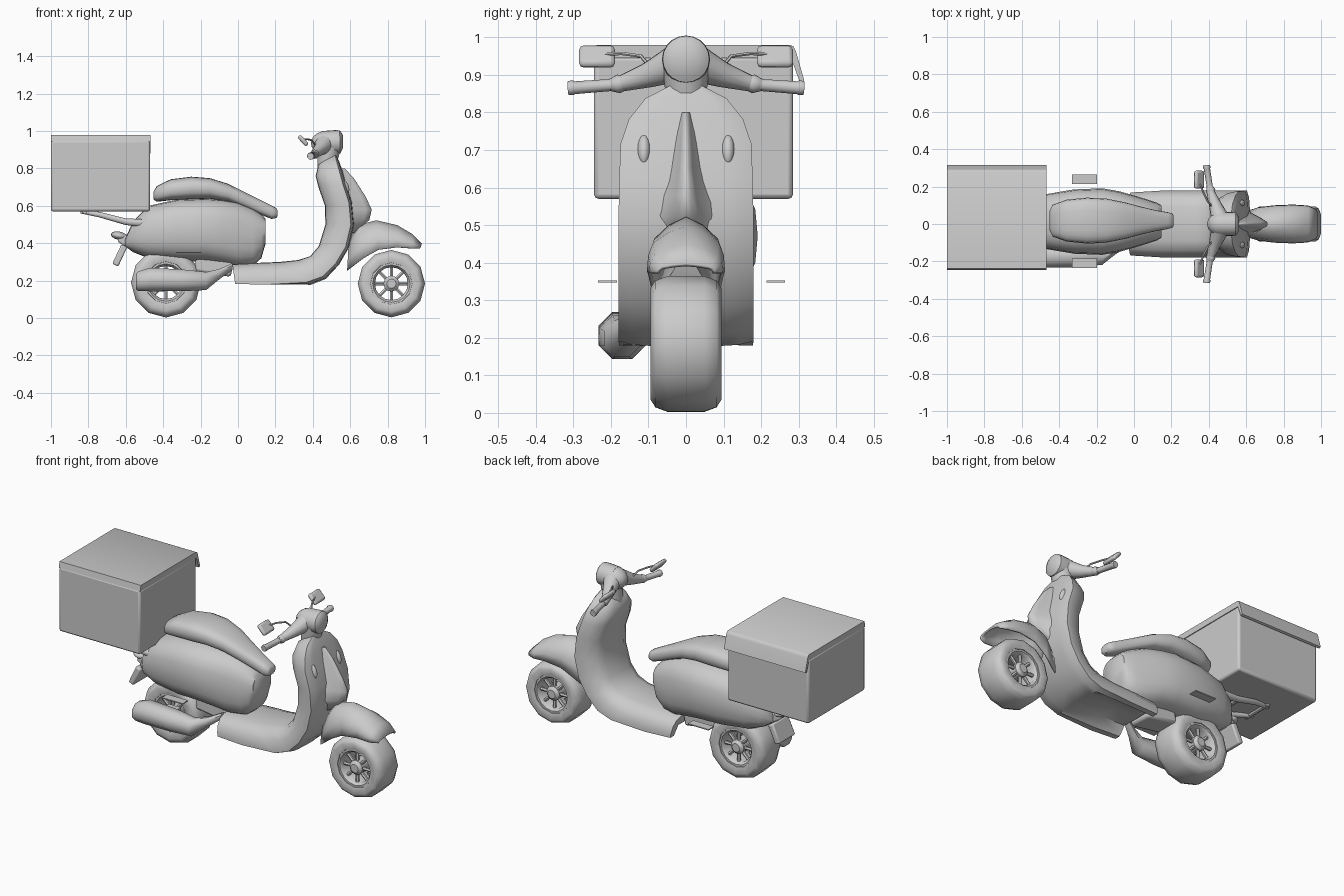
import bpy, bmesh, math
from mathutils import Vector, Matrix

if "Cube" in bpy.data.objects:
    bpy.data.objects.remove(bpy.data.objects["Cube"])

TAU = math.tau


def finish(name, bm, angle=40, bevel=0):
    bmesh.ops.recalc_face_normals(bm, faces=bm.faces)
    me = bpy.data.meshes.new(name)
    bm.to_mesh(me)
    bm.free()
    me.shade_smooth()
    me.set_sharp_from_angle(angle=math.radians(angle))
    ob = bpy.data.objects.new(name, me)
    bpy.context.collection.objects.link(ob)
    if bevel:
        m = ob.modifiers.new("bevel", 'BEVEL')
        m.width, m.segments = bevel, 2
    return ob


def loft(name, rings, ring_closed=True, loop=False, caps=True, angle=40, bevel=0):
    bm = bmesh.new()
    vs = [[bm.verts.new(p) for p in r] for r in rings]
    n = len(rings[0])
    pairs = list(zip(vs, vs[1:])) + ([(vs[-1], vs[0])] if loop else [])
    for a, b in pairs:
        for i in range(n if ring_closed else n - 1):
            j = (i + 1) % n
            bm.faces.new((a[i], a[j], b[j], b[i]))
    if caps and not loop:
        bm.faces.new(vs[0])
        bm.faces.new(vs[-1])
    return finish(name, bm, angle, bevel)


def tube(name, pts, radii, n=10):
    pts = [Vector(p) for p in pts]
    if not isinstance(radii, (list, tuple)):
        radii = [radii] * len(pts)
    rings = []
    for i, p in enumerate(pts):
        t = pts[min(i + 1, len(pts) - 1)] - pts[max(i - 1, 0)]
        q = t.to_track_quat('X', 'Z')
        rings.append([p + q @ Vector((0, radii[i] * math.cos(k * TAU / n), radii[i] * math.sin(k * TAU / n)))
                      for k in range(n)])
    return loft(name, rings)


def hull(name, sections, cy, power, n=20):
    # rounded sections along x: (x, bottom, top, half width)
    def se(v):
        return math.copysign(abs(v) ** (2 / power), v)
    rings = [[(x, cy + w * se(math.cos(k * TAU / n)),
               (b + t) / 2 + (t - b) / 2 * se(math.sin(k * TAU / n))) for k in range(n)]
             for x, b, t, w in sections]
    return loft(name, rings, angle=50)


def box(name, c, size, rot_y=0, bevel=0):
    bm = bmesh.new()
    m = Matrix.Translation(c) @ Matrix.Rotation(rot_y, 4, 'Y') @ Matrix.Diagonal((*size, 1))
    bmesh.ops.create_cube(bm, size=1, matrix=m)
    return finish(name, bm, 30, bevel)


def ball(name, c, size, rot_y=0):
    bm = bmesh.new()
    m = Matrix.Translation(c) @ Matrix.Rotation(rot_y, 4, 'Y') @ Matrix.Diagonal((*size, 1))
    bmesh.ops.create_uvsphere(bm, u_segments=16, v_segments=10, radius=1, matrix=m)
    return finish(name, bm, 60)


def lathe(name, cx, cz, profile, n=12):
    # closed (radius, y) profile turned about the axle
    rings = [[(cx + r * math.cos(a), y, cz + r * math.sin(a)) for r, y in profile]
             for a in (k * TAU / n for k in range(n))]
    return loft(name, rings, loop=True, angle=50)


# wheels
def wheel(name, cx, cz, R):
    half = [(.108, .06), (.112, .084), (.15, .094), (R - .012, .082), (R, .05)]
    lathe(name + "_tyre", cx, cz, [(r, y) for r, y in half] + [(r, -y) for r, y in half[::-1]])
    lathe(name + "_rim", cx, cz, [(.088, -.065), (.1, -.08), (.12, -.08), (.12, .08), (.1, .08), (.088, .065)], 16)
    tube(name + "_hub", [(cx, -.085, cz), (cx, -.07, cz), (cx, .07, cz), (cx, .085, cz)], [.025, .042, .042, .025], 12)
    for k in range(8):
        a = k * TAU / 8
        d = Vector((math.cos(a), 0, math.sin(a)))
        for y in (-.055, .055):
            c = Vector((cx, y, cz))
            tube(name + "_spoke", [c + d * .03, c + d * .095], .01, 6)


wheel("front_wheel", .82, .184, .18)
wheel("rear_wheel", -.385, .19, .187)

# front mudguard: arched shell from edge point to crown point
secs = [((.585, .255), (.595, .42), .06), ((.67, .32), (.65, .495), .085), ((.75, .365), (.74, .518), .095),
        ((.85, .378), (.85, .492), .099), ((.93, .372), (.93, .445), .094), ((.972, .372), (.98, .394), .075)]
rings = []
for (ex, ez), (tx, tz), w in secs:
    ring = []
    for f, h in ((-1, 0), (-.97, .35), (-.85, .63), (-.45, .86), (0, 1), (.45, .86), (.85, .63), (.97, .35), (1, 0)):
        ring.append((ex + (tx - ex) * h, w * f, ez + (tz - ez) * h))
    rings.append(ring)
fender = loft("front_mudguard", rings, ring_closed=False, caps=False, angle=50)
m = fender.modifiers.new("thickness", 'SOLIDIFY')
m.thickness, m.offset = .01, 0

# leg shield running down into a hollow-bottomed floorboard: (inner point, outer point, half width, hollow)
secs = [((.475, .855), (.525, .872), .045, 0), ((.43, .82), (.54, .84), .108, 0), ((.415, .76), (.56, .785), .152, 0),
        ((.43, .70), (.578, .72), .174, 0), ((.465, .60), (.61, .62), .178, 0), ((.467, .50), (.622, .50), .18, 0),
        ((.432, .385), (.595, .38), .18, 0), ((.385, .33), (.54, .285), .18, 0), ((.32, .31), (.47, .21), .18, 0),
        ((.22, .30), (.385, .176), .18, 0), ((.1, .295), (.15, .177), .178, .5), ((-.03, .288), (-.015, .18), .168, .5)]
rings = []
for a, b, w, hollow in secs:
    half = [(0, 0), (.5, .02), (.78, .16), (.94, .45), (1, .78), (1, .88 + .1 * (hollow > 0)),
            (.8, .95 + .03 * (hollow > 0)), (.62, .975 - hollow), (0, 1 - hollow)]
    pts = half + [(-f, t) for f, t in half[-2:0:-1]]
    rings.append([(a[0] + (b[0] - a[0]) * t, w * f, a[1] + (b[1] - a[1]) * t) for f, t in pts])
loft("leg_shield", rings, angle=45)

# raised nose ridge on the shield: (z, front x, base x, half width)
rings = []
for z, xf, xb, w in [(.80, .57, .53, .024), (.75, .618, .55, .034), (.65, .682, .58, .05), (.58, .715, .59, .075),
                     (.525, .702, .59, .1), (.455, .625, .58, .1)]:
    d = xf - xb
    half = [(1, 0), (.62, .3), (.35, .75), (.15, .97)]
    rings.append([(xb + d * t, -w * f, z) for f, t in half] + [(xf, 0, z)] +
                 [(xb + d * t, w * f, z) for f, t in half[::-1]])
loft("nose_ridge", rings, angle=60)

# headset and lamp
tube("steering_neck", [(.49, 0, .94), (.485, 0, .88), (.475, 0, .83), (.47, 0, .77)], [.062, .058, .052, .045], 14)
ball("headset", (.475, 0, .936), (.085, .066, .065))
tube("headlight", [(.455, 0, .938), (.52, 0, .941), (.545, 0, .942), (.55, 0, .942), (.562, 0, .942)],
     [.062, .064, .062, .055, .033], 20)

for s, side in ((-1, "right"), (1, "left")):
    # handlebar, collar and grip
    tube(side + "_handlebar", [(.46, s * .03, .93), (.435, s * .1, .9), (.41, s * .17, .878), (.405, s * .2, .873)],
         [.05, .034, .022, .018], 12)
    tube(side + "_collar", [(.411, s * .17, .878), (.41, s * .18, .876), (.407, s * .195, .874)], [.022, .025, .019], 12)
    tube(side + "_grip", [(.405, s * .2, .873), (.39, s * .295, .866), (.389, s * .302, .866), (.388, s * .314, .865)],
         [.016, .017, .02, .018], 12)
    # mirror on a thin stem
    tube(side + "_mirror_stem", [(.42, s * .09, .915), (.395, s * .12, .95), (.37, s * .17, .957), (.345, s * .24, .955)],
         .005, 6)
    box(side + "_mirror", (.348, s * .237, .949), (.024, .096, .068), math.radians(-42), .011)
    # indicator and passenger foot plate
    ball(side + "_indicator", (.568, s * .112, .70), (.025, .018, .043), math.radians(-18))
    box(side + "_foot_plate", (-.265, .015 + s * .224, .35), (.135, .05, .006))
    # luggage rack arms
    tube(side + "_rack_arm", [(-.49, .015 + s * .1, .507), (-.6, .015 + s * .1, .515), (-.74, .015 + s * .085, .553),
                              (-.84, .015 + s * .06, .571)], [.024, .018, .015, .012])

# rear bodywork and seat: (x, bottom, top, half width)
hull("rear_body", [(-.605, .385, .42, .06), (-.56, .352, .52, .11), (-.48, .32, .6, .145), (-.32, .305, .635, .172),
                   (-.17, .302, .64, .178), (-.08, .288, .633, .162), (0, .272, .62, .14), (.08, .28, .585, .115),
                   (.125, .32, .556, .1), (.148, .4, .53, .085)], .013, 2.7)
hull("seat", [(-.452, .635, .675, .05), (-.435, .622, .705, .085), (-.36, .63, .742, .112), (-.25, .635, .756, .123),
              (-.15, .638, .748, .118), (-.05, .622, .717, .098), (.04, .587, .672, .074), (.12, .553, .632, .055),
              (.18, .53, .602, .045), (.205, .535, .588, .038), (.212, .548, .575, .028)], .018, 2.8)

# engine block, exhaust
box("engine", (-.13, 0, .28), (.2, .14, .09), .15, .015)
rings = []
for x, zc, h, w in [(-.545, .195, .045, .045), (-.535, .197, .056, .058), (-.47, .206, .068, .068), (-.3, .202, .063, .066),
                    (-.17, .198, .052, .052), (-.1, .235, .03, .03), (-.03, .275, .02, .02)]:
    yc = -.17 + max(0, x + .17) * .5
    rings.append([(x, yc + w * math.cos(k * TAU / 8 + .39), zc + h * math.sin(k * TAU / 8 + .39)) for k in range(8)])
loft("exhaust", rings, angle=50)
box("exhaust_bracket", (-.35, -.12, .23), (.08, .06, .03))

# rack crossbars, tail light and number plate holder
for x, z in ((-.82, .568), (-.62, .523)):
    tube("rack_crossbar", [(x, -.075, z), (x, .105, z)], .012, 8)
ball("tail_light", (-.635, .01, .44), (.045, .05, .022), .2)
box("plate_stem", (-.6, .01, .41), (.08, .08, .05), .6, .01)
box("number_plate", (-.632, .01, .335), (.035, .15, .115), math.radians(25), .008)

# delivery box with a lid that flaps down over one side
box("delivery_box", (-.735, .02, .76), (.53, .53, .38), 0, .012)
lid = [(-.245, .945), (-.238, .98), (.278, .98), (.287, .975), (.293, .962), (.315, .885), (.303, .88), (.28, .945)]
loft("box_lid", [[(x, y, z) for y, z in lid] for x in (-1, -.468)], angle=50)
